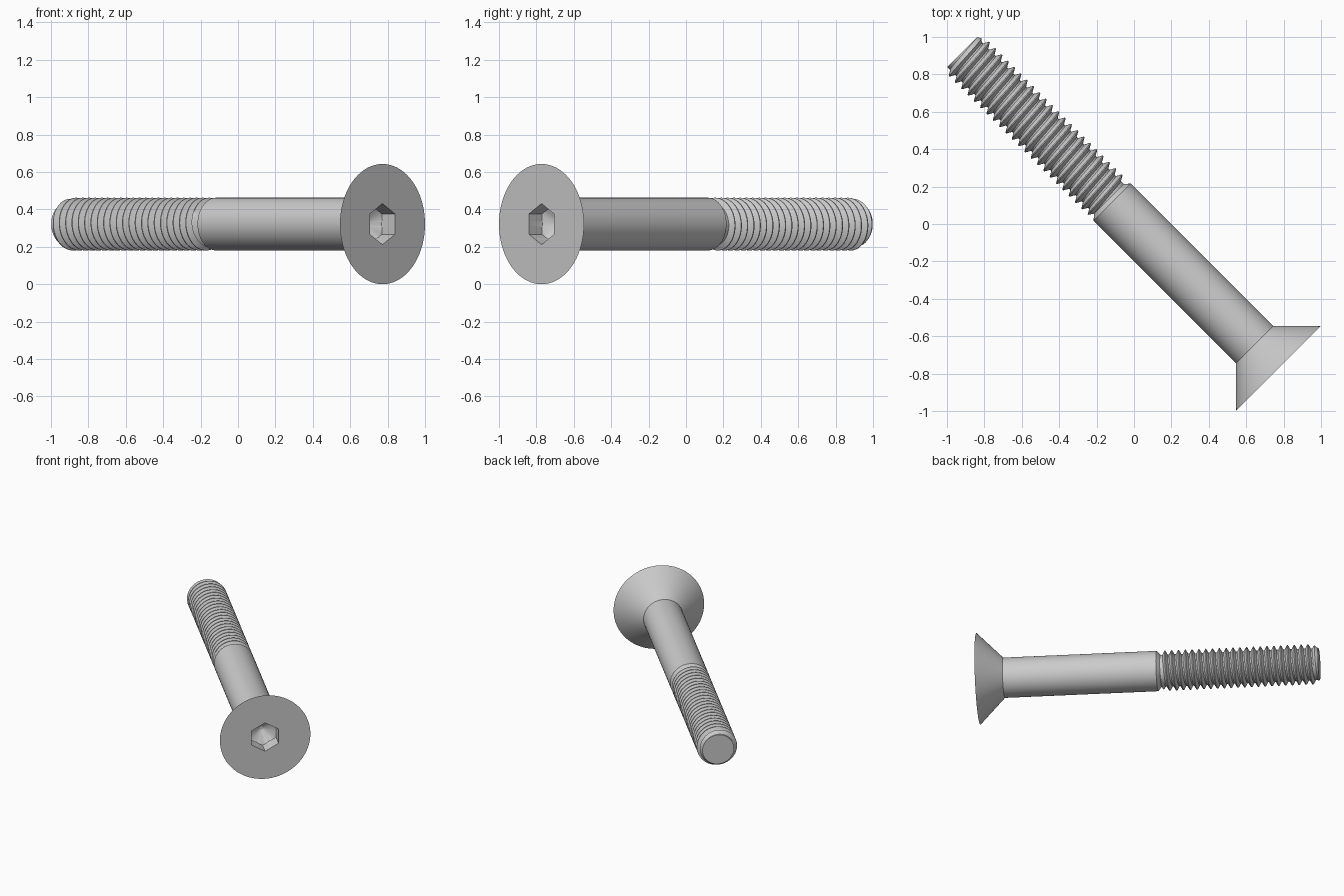
import bpy, bmesh, math
from mathutils import Matrix

if "Cube" in bpy.data.objects:
    bpy.data.objects.remove(bpy.data.objects["Cube"])

N = 72                     # segments around the axis
R, ROOT = 0.141, 0.112     # major and root radius
HEAD_R = 0.3215
T0, T1 = -1.0925, 1.30     # head face and tip along the axis
S = math.sqrt(0.5)
# local z runs from head to tip, local x points up
FRAME = Matrix(((0, S, -S, 0), (0, S, S, 0), (1, 0, 0, HEAD_R), (0, 0, 0, 1)))


def hexagon(a):
    return 0.095 / math.cos(a % (math.pi / 3) - math.pi / 6)


def ring(bm, rad, t):
    out = []
    for i in range(N):
        a = 2 * math.pi * i / N
        r = rad(a) if callable(rad) else rad
        out.append(bm.verts.new((r * math.cos(a), r * math.sin(a), t)))
    return out


def finish(bm, name):
    bmesh.ops.remove_doubles(bm, verts=bm.verts, dist=1e-5)
    bmesh.ops.recalc_face_normals(bm, faces=bm.faces)
    bm.transform(FRAME)
    me = bpy.data.meshes.new(name)
    bm.to_mesh(me)
    bm.free()
    ob = bpy.data.objects.new(name, me)
    bpy.context.collection.objects.link(ob)
    bpy.ops.object.select_all(action='DESELECT')
    ob.select_set(True)
    bpy.context.view_layer.objects.active = ob
    bpy.ops.object.shade_smooth_by_angle(angle=math.radians(25))
    return ob


# head with hex socket and plain shank, as one turned profile
bm = bmesh.new()
profile = [(0.012, T0 + 0.15), (0.0945, T0 + 0.103), (hexagon, T0 + 0.10),
           (hexagon, T0), (HEAD_R, T0), (R, T0 + HEAD_R - R),
           (R, 0.165), (ROOT, 0.19)]
rings = [ring(bm, r, t) for r, t in profile]
for a, b in zip(rings, rings[1:]):
    for i in range(N):
        j = (i + 1) % N
        bm.faces.new((a[i], a[j], b[j], b[i]))
bm.faces.new(rings[0])
finish(bm, "head_and_shank")

# helical thread, tapered to the root at both ends
PITCH, START = 0.0478, 0.19
SHAPE = [(0.0, ROOT), (0.2, ROOT), (0.54, R), (0.66, R)]
bm = bmesh.new()
rows = []
for k in range(-2, int((T1 - START) / PITCH) + 3):
    for off, rad in SHAPE:
        row = []
        for i in range(N + 1):
            a = 2 * math.pi * i / N
            t = START + PITCH * (k + off + i / N)
            t = min(max(t, START), T1)
            r = min(rad, ROOT + 1.5 * (t - START), ROOT + 0.7 * (T1 - t))
            row.append(bm.verts.new((r * math.cos(a), r * math.sin(a), t)))
        rows.append(row)
for a, b in zip(rows, rows[1:]):
    for i in range(N):
        q = (a[i], a[i + 1], b[i + 1], b[i])
        if (q[0].co - q[3].co).length > 1e-5 or (q[1].co - q[2].co).length > 1e-5:
            bm.faces.new(q)
# flat tip
bm.faces.new(ring(bm, ROOT, T1))
loose = [v for v in bm.verts if not v.link_faces]
bmesh.ops.delete(bm, geom=loose, context='VERTS')
finish(bm, "thread")
